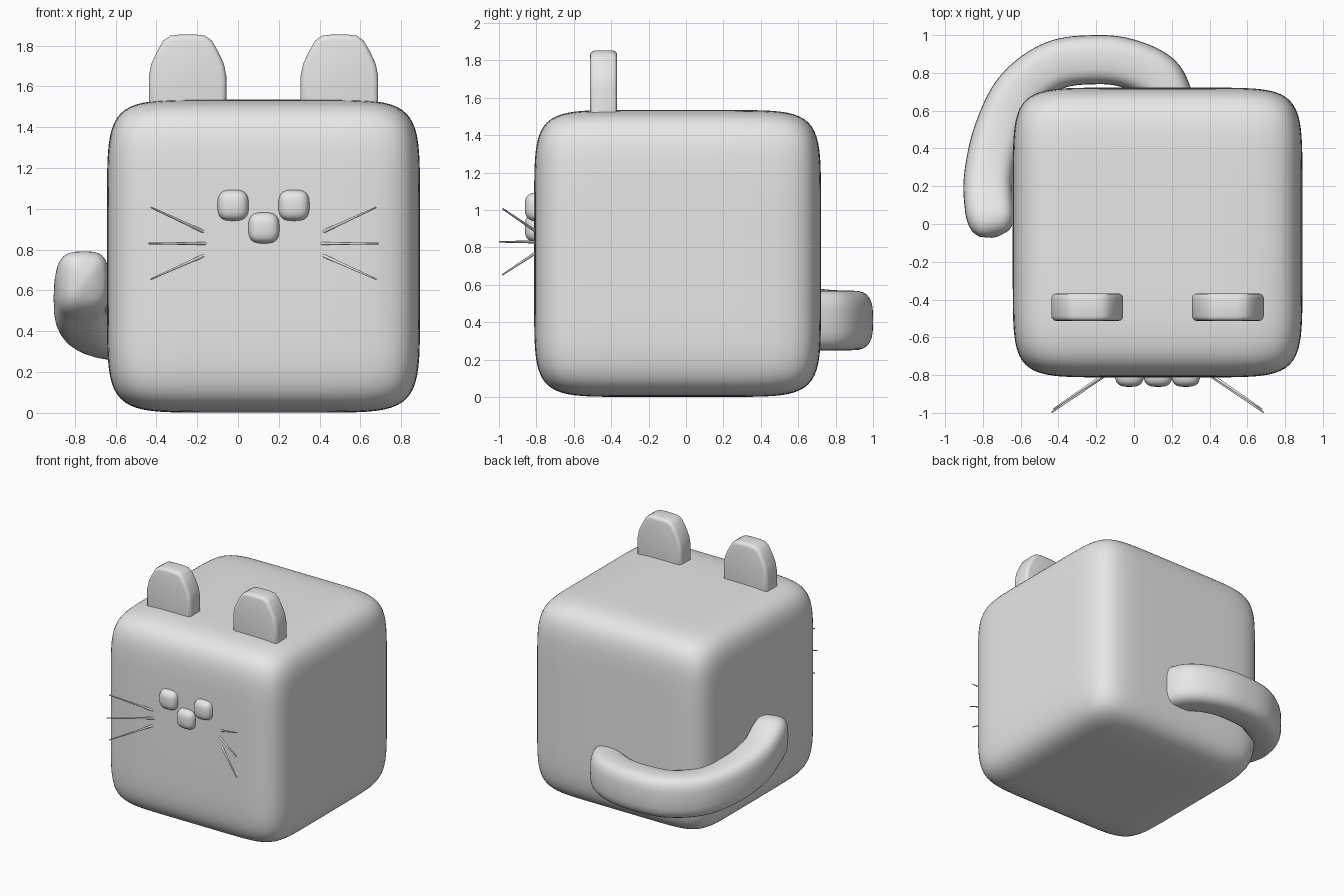
import bpy, bmesh, math
from mathutils import Vector

if "Cube" in bpy.data.objects:
    bpy.data.objects.remove(bpy.data.objects["Cube"])

CX = 0.125                      # symmetry line of the head block
grey = bpy.data.materials.new("plain grey")
grey.diffuse_color = (0.8, 0.8, 0.8, 1)
grey.use_nodes = True
grey.node_tree.nodes["Principled BSDF"].inputs["Base Color"].default_value = grey.diffuse_color


def finish(bm, name, angle=60):
    bmesh.ops.recalc_face_normals(bm, faces=bm.faces)
    mesh = bpy.data.meshes.new(name)
    bm.to_mesh(mesh)
    bm.free()
    for p in mesh.polygons:
        p.use_smooth = True
    mesh.set_sharp_from_angle(angle=math.radians(angle))
    mesh.materials.append(grey)
    ob = bpy.data.objects.new(name, mesh)
    bpy.context.collection.objects.link(ob)
    return ob


def soft_cube(name, centre, half, power, cuts):
    """Cube with rounded edges and slightly bulging faces."""
    bm = bmesh.new()
    bmesh.ops.create_cube(bm, size=2)
    bmesh.ops.subdivide_edges(bm, edges=bm.edges[:], cuts=cuts, use_grid_fill=True)
    for v in bm.verts:
        norm = sum(abs(c) ** power for c in v.co) ** (1 / power)
        v.co = Vector(centre) + v.co * (half / norm)
    return finish(bm, name, 180)


def ear(name, side):
    # half outline (distance from ear middle, height), mirrored into a full arch
    half = [(0.19, 1.44), (0.19, 1.65), (0.178, 1.71), (0.15, 1.77),
            (0.118, 1.825), (0.085, 1.848), (0.045, 1.853)]
    outline = half + [(-x, z) for x, z in reversed(half)]
    bm = bmesh.new()
    base = bm.faces.new([bm.verts.new((CX + side * 0.372 + x, -0.513, z)) for x, z in outline])
    ext = bmesh.ops.extrude_face_region(bm, geom=[base])
    bmesh.ops.translate(bm, vec=(0, 0.145, 0),
                        verts=[g for g in ext["geom"] if isinstance(g, bmesh.types.BMVert)])
    rims = [e for e in bm.edges if abs(e.verts[0].co.y - e.verts[1].co.y) < 1e-5]
    bmesh.ops.bevel(bm, geom=rims, offset=0.025, segments=3, profile=0.5, affect='EDGES')
    return finish(bm, name, 40)


def whisker(name, start, end):
    a, b = Vector(start), Vector(end)
    d = b - a
    bm = bmesh.new()
    bmesh.ops.create_cone(bm, cap_ends=True, segments=10, radius1=0.009, radius2=0.004,
                          depth=d.length)
    rot = d.to_track_quat('Z', 'Y')
    for v in bm.verts:
        v.co = rot @ v.co + (a + b) / 2
    return finish(bm, name)


def spline(pts, steps):
    """Smooth path through the points."""
    p = [Vector(q) for q in pts]
    p = [2 * p[0] - p[1]] + p + [2 * p[-1] - p[-2]]
    out = []
    for i in range(1, len(p) - 2):
        a, b, c, d = p[i - 1:i + 3]
        for k in range(steps):
            t = k / steps
            out.append(0.5 * (2 * b + (c - a) * t + (2 * a - 5 * b + 4 * c - d) * t * t
                              + (3 * b - a - 3 * c + d) * t ** 3))
    return out + [p[-2]]


def tail():
    path = spline([(0.19, 0.65, 0.41), (0.125, 0.775, 0.41), (-0.03, 0.85, 0.41),
                   (-0.2, 0.87, 0.41), (-0.42, 0.84, 0.41), (-0.61, 0.70, 0.42),
                   (-0.72, 0.48, 0.46), (-0.77, 0.25, 0.53), (-0.765, 0.08, 0.62),
                   (-0.735, -0.07, 0.66)], 8)
    sides, tip = 28, 0.17
    bm = bmesh.new()
    rings = []
    for i, c in enumerate(path):
        d = path[min(i + 1, len(path) - 1)] - path[max(i - 1, 0)]
        out = Vector((d.y, -d.x, 0)).normalized()
        # round off the free end
        left = (path[-1] - c).length
        u = max(0, 1 - left / tip) if i > len(path) // 2 else 0
        s = max(0.12, (1 - u ** 2.6) ** (1 / 2.6))
        ring = []
        for k in range(sides):
            a = 2 * math.pi * k / sides
            ca, sa = math.cos(a), math.sin(a)
            w = math.copysign(abs(ca) ** 0.62, ca) * 0.13 * s
            h = math.copysign(abs(sa) ** 0.62, sa) * 0.16 * s
            ring.append(bm.verts.new(c + out * w + Vector((0, 0, h))))
        rings.append(ring)
    for r, q in zip(rings, rings[1:]):
        for k in range(sides):
            n = (k + 1) % sides
            bm.faces.new((r[k], r[n], q[n], q[k]))
    bm.faces.new(rings[0])
    bm.faces.new(rings[-1])
    return finish(bm, "tail", 70)


# body block
soft_cube("body", (CX, -0.045, 0.768), 0.767, 7.5, 35)

# face: two eyes and a nose
soft_cube("left_eye", (CX - 0.149, -0.785, 1.017), 0.077, 3, 9)
soft_cube("right_eye", (CX + 0.149, -0.785, 1.017), 0.077, 3, 9)
soft_cube("nose", (CX + 0.002, -0.785, 0.906), 0.077, 3, 9)

# ears and whiskers, both sides
for side, label in ((-1, "left"), (1, "right")):
    ear(label + "_ear", side)
    for k, (x0, z0, x1, z1, y1) in enumerate([(0.25, 0.868, 0.552, 1.007, -0.98),
                                              (0.24, 0.83, 0.562, 0.83, -0.998),
                                              (0.25, 0.79, 0.552, 0.655, -0.98)]):
        whisker(f"{label}_whisker_{k + 1}", (CX + side * x0, -0.775, z0),
                (CX + side * x1, y1, z1))

# tail wrapping from the back round to the left side
tail()
